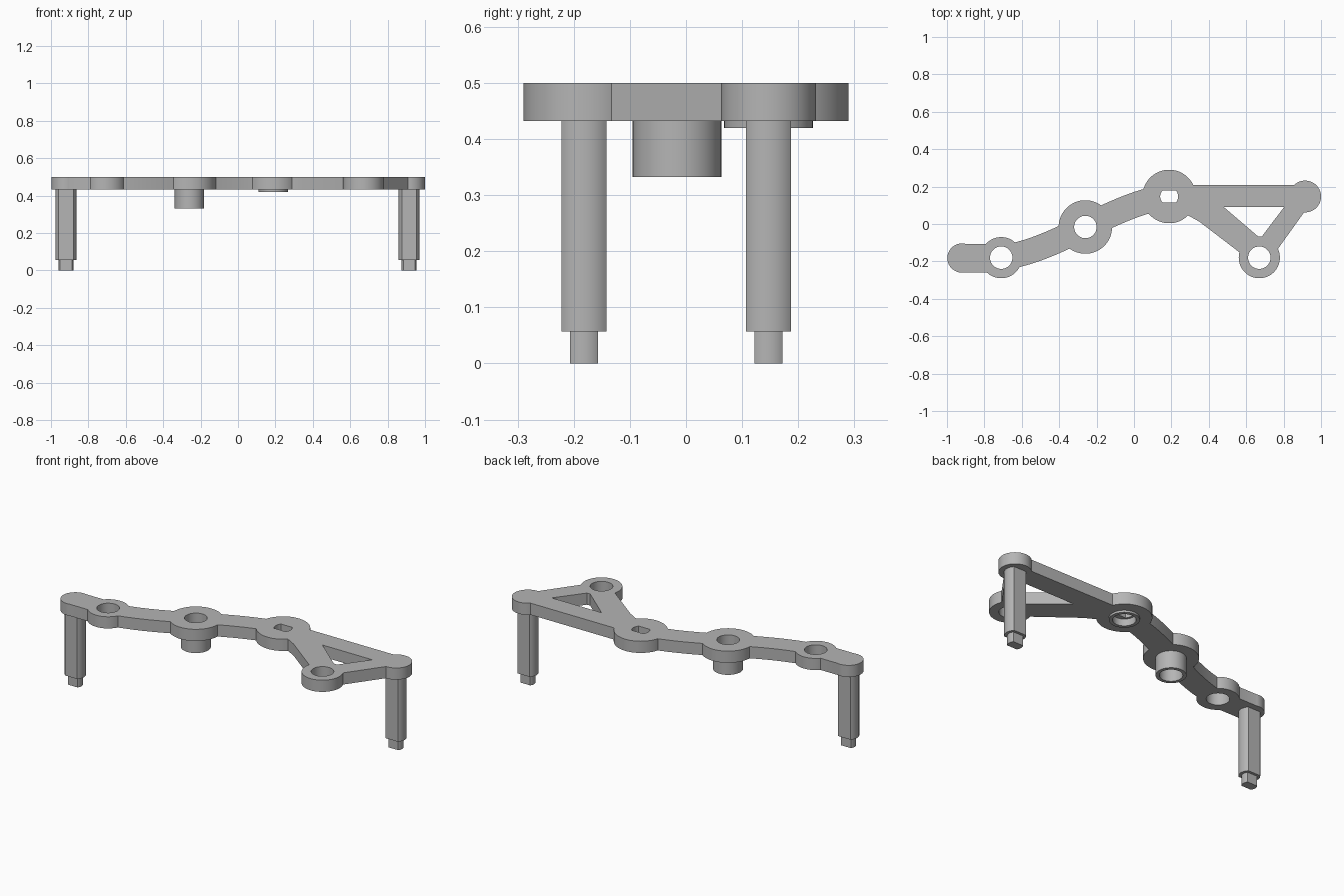
import bpy, bmesh, math
from mathutils import Vector

cube = bpy.data.objects.get("Cube")
if cube:
    bpy.data.objects.remove(cube, do_unlink=True)

grey = bpy.data.materials.new("light_grey")
grey.use_nodes = True
colour = (0.46, 0.46, 0.46, 1)
grey.diffuse_color = colour
grey.node_tree.nodes["Principled BSDF"].inputs["Base Color"].default_value = colour

TOP, UNDER = 0.5, 0.432
LEFT_END, RIGHT_END = (-0.92, -0.182), (0.915, 0.147)
PIN_A, HUB, SLOT_HUB, PIN_B = (-0.71, -0.18), (-0.26, -0.016), (0.188, 0.147), (0.67, -0.18)


def prism(name, outline, z0, z1):
    """Extrude a counter-clockwise outline between two heights."""
    bm = bmesh.new()
    face = bm.faces.new([bm.verts.new((x, y, z0)) for x, y in outline])
    up = bmesh.ops.extrude_face_region(bm, geom=[face])["geom"]
    bmesh.ops.translate(bm, vec=(0, 0, z1 - z0),
                        verts=[v for v in up if isinstance(v, bmesh.types.BMVert)])
    bmesh.ops.recalc_face_normals(bm, faces=bm.faces)
    mesh = bpy.data.meshes.new(name)
    bm.to_mesh(mesh)
    bm.free()
    mesh.materials.append(grey)
    obj = bpy.data.objects.new(name, mesh)
    bpy.context.collection.objects.link(obj)
    return obj


def circle(centre, r, flat=None, n=64):
    """Circle outline, optionally cut by two flats facing front and back."""
    if flat is None:
        angles = [math.tau * i / n for i in range(n)]
    else:
        a, k = math.asin(flat / r), n // 4
        side = [-a + 2 * a * i / k for i in range(k + 1)]
        angles = side + [math.pi + s for s in side]
    return [(centre[0] + r * math.cos(t), centre[1] + r * math.sin(t)) for t in angles]


def combine(obj, other, operation):
    """Apply a boolean and discard the second solid."""
    mod = obj.modifiers.new("combine", "BOOLEAN")
    mod.operation, mod.solver, mod.object = operation, "EXACT", other
    bpy.context.view_layer.objects.active = obj
    bpy.ops.object.modifier_apply(modifier=mod.name)
    bpy.data.objects.remove(other, do_unlink=True)


def curved_band(points, half):
    """Outline of constant width around a centre line."""
    left, right = [], []
    for i, p in enumerate(points):
        d = (points[min(i + 1, len(points) - 1)] - points[max(i - 1, 0)]).normalized()
        side = Vector((-d.y, d.x)) * half
        left.append(p + side)
        right.append(p - side)
    return [tuple(p) for p in right + left[::-1]]


def s_curve(steps=16):
    """Centre line through the first pin boss, the hub and the slotted hub."""
    pts = []
    for a, b, s0, s1 in ((PIN_A, HUB, 0.12, 0.5), (HUB, SLOT_HUB, 0.5, 0.12)):
        w = b[0] - a[0]
        for i in range(steps + 1):
            t = i / steps
            h = 3 * t**2 - 2 * t**3
            y = a[1] + (b[1] - a[1]) * h + w * (s0 * (t**3 - 2 * t**2 + t) + s1 * (t**3 - t**2))
            if not (pts and i == 0):
                pts.append(Vector((a[0] + w * t, y)))
    return pts


# Plate: bosses, arms and the triangular frame
plate = prism("plate", curved_band(s_curve(), 0.067), UNDER, TOP)
lx, ly = LEFT_END
arm = [(lx, ly - 0.076), (PIN_A[0], ly - 0.076), (PIN_A[0], ly + 0.076), (lx, ly + 0.076)]
frame = [(0.19, 0.1), (0.30, 0.04), (0.35, 0.012), (0.575, -0.16), (0.67, -0.18),
         (0.768, -0.135), (0.915, 0.07), (0.915, 0.208), (0.19, 0.208)]
solids = [arm, frame, circle(LEFT_END, 0.078), circle(RIGHT_END, 0.085), circle(PIN_A, 0.11),
          circle(HUB, 0.143), circle(SLOT_HUB, 0.143), circle(PIN_B, 0.11)]
for outline in solids:
    combine(plate, prism("plate_part", outline, UNDER, TOP), "UNION")

# Collars under the two hubs
for centre, bottom in ((HUB, 0.332), (SLOT_HUB, 0.42)):
    combine(plate, prism("collar", circle(centre, 0.079), bottom, UNDER + 0.02), "UNION")

# Through holes, slot with counterbore, and the triangular window
window = [(0.663, -0.066), (0.684, -0.066), (0.802, 0.09), (0.481, 0.09)]
cuts = [(circle(c, 0.06), 0.2, 0.6) for c in (PIN_A, HUB, PIN_B)]
cuts += [(window, 0.2, 0.6), (circle(SLOT_HUB, 0.048, 0.032), 0.2, 0.6),
         (circle(SLOT_HUB, 0.06), 0.2, 0.46)]
for outline, z0, z1 in cuts:
    combine(plate, prism("cutter", outline, z0, z1), "DIFFERENCE")

# Flat-sided legs with narrower tips
parts = [plate]
for side, centre in (("right", LEFT_END), ("left", RIGHT_END)):
    parts.append(prism(side + "_leg", circle(centre, 0.056, 0.04), 0.057, UNDER))
    parts.append(prism(side + "_leg_tip", circle(centre, 0.04, 0.025), 0, 0.057))

# Smooth the round walls, keep edges sharp
bpy.ops.object.select_all(action="DESELECT")
for obj in parts:
    obj.select_set(True)
bpy.context.view_layer.objects.active = plate
bpy.ops.object.shade_smooth_by_angle(angle=math.radians(20))
